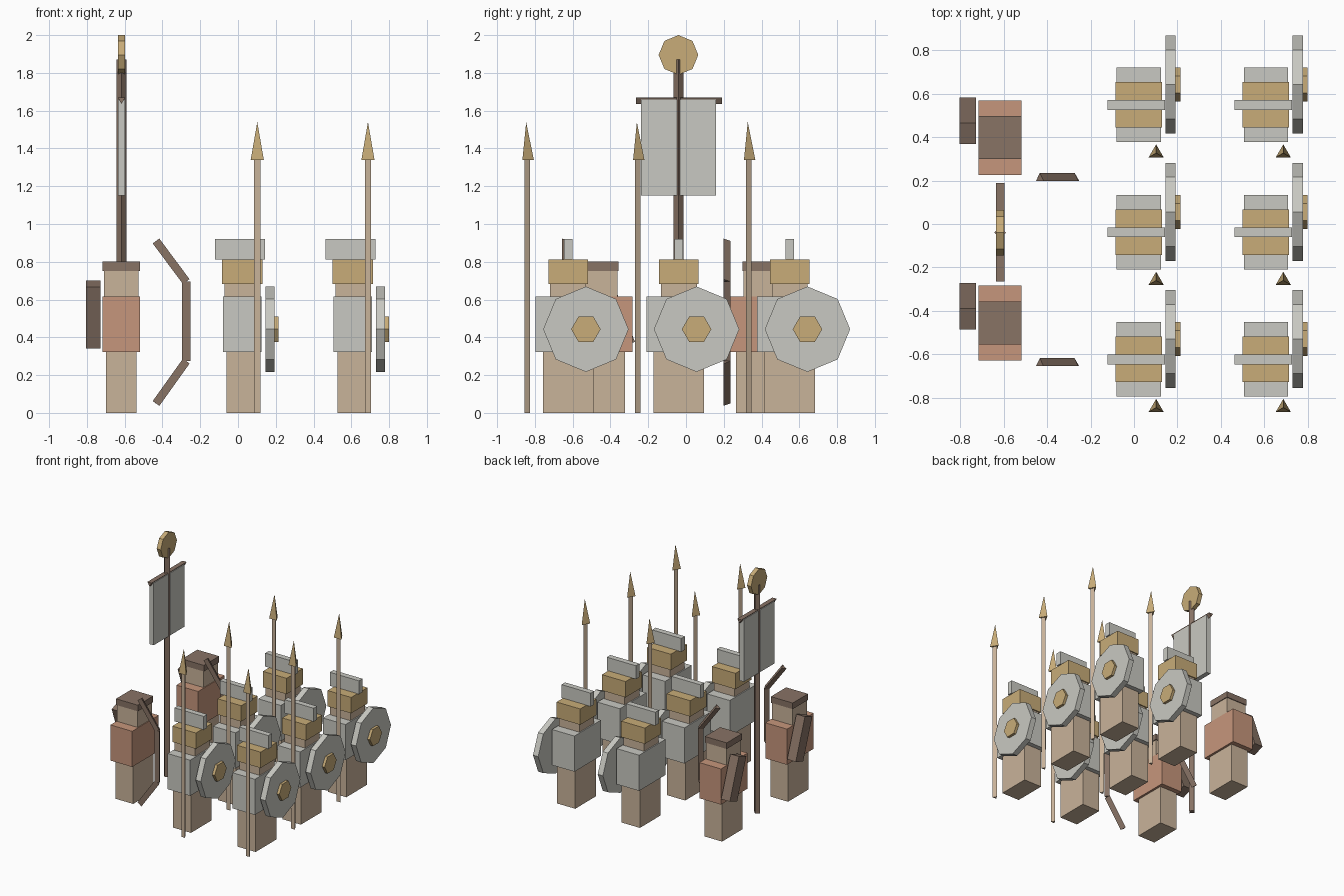
import bpy, bmesh, math
from mathutils import Vector, Matrix

cube = bpy.data.objects.get("Cube")
if cube:
    bpy.data.objects.remove(cube, do_unlink=True)


def material(name, rgb):
    # sRGB bytes to linear colour
    lin = [((c / 255 + 0.055) / 1.055) ** 2.4 for c in rgb]
    m = bpy.data.materials.new(name)
    m.use_nodes = True
    m.diffuse_color = (*lin, 1)
    m.node_tree.nodes["Principled BSDF"].inputs["Base Color"].default_value = (*lin, 1)
    return m


TAN = material("tan", (201, 179, 154))
GOLD = material("gold", (200, 172, 120))
GREY = material("pale grey", (201, 201, 194))
RED = material("clay red", (198, 150, 124))
BROWN = material("dark brown", (136, 115, 101))


def finish(name, bm, mat):
    bmesh.ops.recalc_face_normals(bm, faces=bm.faces)
    mesh = bpy.data.meshes.new(name)
    bm.to_mesh(mesh)
    bm.free()
    mesh.materials.append(mat)
    ob = bpy.data.objects.new(name, mesh)
    bpy.context.collection.objects.link(ob)
    return ob


def box(name, centre, size, mat, tilt=0):
    bm = bmesh.new()
    m = (Matrix.Translation(centre) @ Matrix.Rotation(tilt, 4, 'X')
         @ Matrix.Diagonal((*size, 1)))
    bmesh.ops.create_cube(bm, size=1, matrix=m)
    return finish(name, bm, mat)


def prism(name, start, end, radius, sides, mat, first=(0, 1, 0), pointed=False):
    """Straight-sided rod or cone whose first corner points along `first`."""
    a, b, u = Vector(start), Vector(end), Vector(first)
    v = (b - a).normalized().cross(u)
    bm = bmesh.new()
    ring = [(u * math.cos(t) + v * math.sin(t)) * radius
            for t in (math.tau * i / sides for i in range(sides))]
    low = [bm.verts.new(a + p) for p in ring]
    bm.faces.new(low)
    if pointed:
        tip = bm.verts.new(b)
        for i in range(sides):
            bm.faces.new((low[i - 1], low[i], tip))
    else:
        high = [bm.verts.new(b + p) for p in ring]
        bm.faces.new(high)
        for i in range(sides):
            bm.faces.new((low[i - 1], low[i], high[i], high[i - 1]))
    return finish(name, bm, mat)


def soldier(x, y):
    box("soldier_body", (x, y, 0.225), (0.165, 0.268, 0.45), TAN)
    box("soldier_armour", (x, y, 0.469), (0.204, 0.344, 0.292), GREY)
    box("soldier_head", (x, y, 0.655), (0.185, 0.19, 0.13), TAN)
    box("soldier_helmet", (x, y, 0.748), (0.214, 0.21, 0.13), GOLD)
    box("helmet_crest", (x - 0.012, y, 0.866), (0.264, 0.046, 0.11), GREY)
    # shield on the left arm
    sy, sz = y + 0.094, 0.443
    prism("shield", (x + 0.123, sy, sz), (x + 0.17, sy, sz), 0.226, 8, GREY)
    prism("shield_boss", (x + 0.15, sy, sz), (x + 0.192, sy, sz), 0.078, 6, GOLD)
    # spear standing in front
    px, py = x + 0.08, y - 0.222
    prism("spear_shaft", (px, py, 0), (px, py, 1.36), 0.0195, 3, TAN)
    prism("spear_head", (px, py, 1.34), (px, py, 1.54), 0.04, 3, GOLD, pointed=True)


def archer(x, y):
    box("archer_body", (x, y, 0.225), (0.16, 0.264, 0.45), TAN)
    box("archer_tunic", (x, y, 0.469), (0.197, 0.344, 0.292), RED)
    box("archer_head", (x, y, 0.685), (0.185, 0.185, 0.15), TAN)
    box("archer_cap", (x, y, 0.776), (0.198, 0.198, 0.05), BROWN)
    # quiver leaning forward on the right side
    box("quiver", (x - 0.148, y + 0.078, 0.521), (0.078, 0.102, 0.346), BROWN, 0.35)
    # bow of three straight limbs
    bx, by = x + 0.344, y - 0.187
    path = [(bx - 0.16, by, 0.05), (bx, by, 0.274), (bx, by, 0.695), (bx - 0.16, by, 0.91)]
    for part, a, b in zip(("lower", "grip", "upper"), path, path[1:]):
        prism("bow_" + part, a, b, 0.025, 3, BROWN)


for col in (0.022, 0.608):
    for row in (-0.624, -0.038, 0.549):
        soldier(col, row)

for row in (-0.456, 0.398):
    archer(-0.618, row)

# standard with a hanging cloth and a gold disc
sx, sy = -0.617, -0.04
prism("standard_pole", (sx, sy, 0), (sx, sy, 1.87), 0.027, 4, BROWN)
prism("standard_crossbar", (sx, sy - 0.224, 1.658), (sx, sy + 0.23, 1.658),
      0.022, 3, BROWN, first=(0, 0, -1))
box("standard_cloth", (sx, sy, 1.405), (0.039, 0.397, 0.51), GREY)
prism("standard_disc", (sx - 0.018, sy, 1.895), (sx + 0.018, sy, 1.895), 0.105, 8, GOLD)
